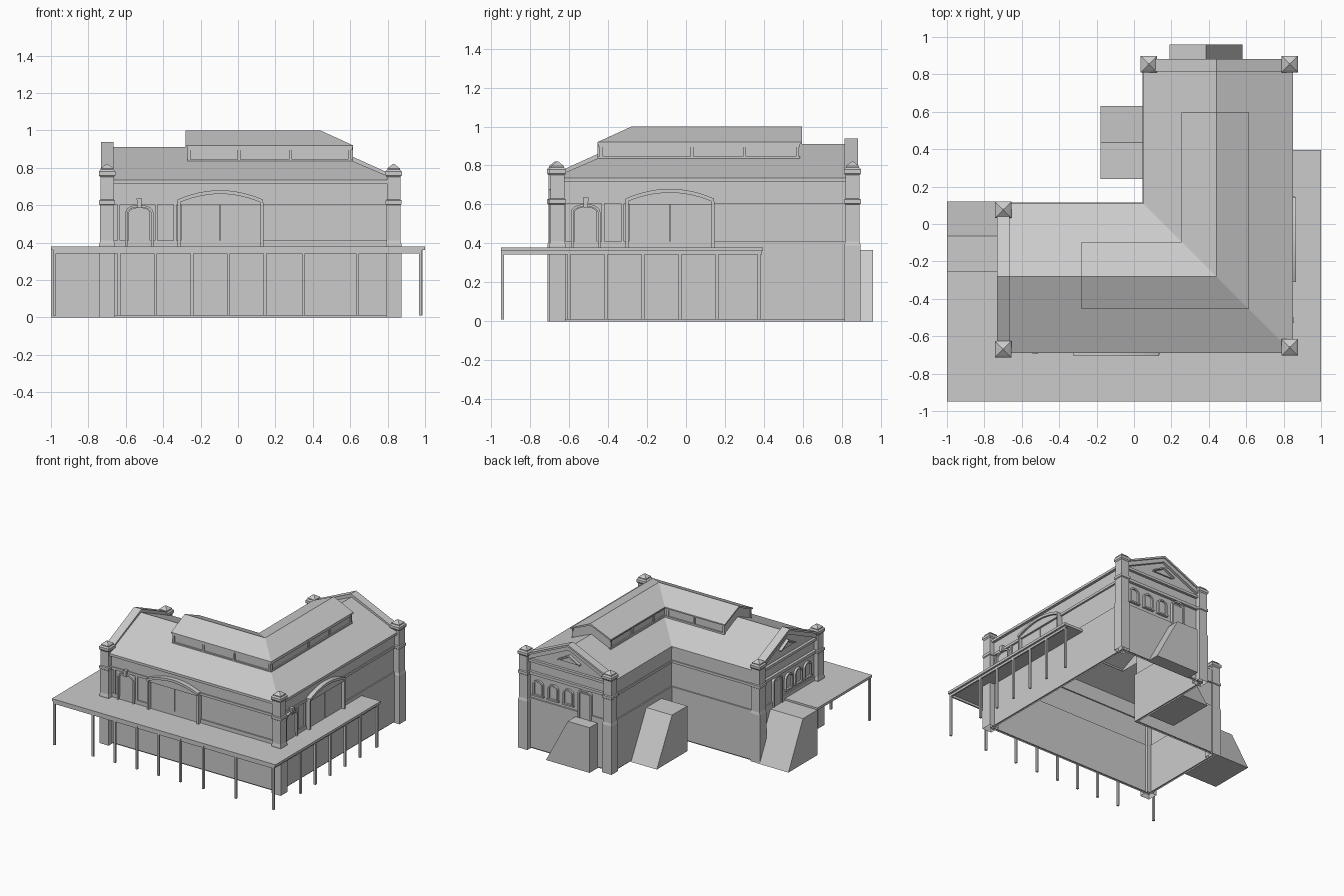
import bpy, bmesh, math

if "Cube" in bpy.data.objects:
    bpy.data.objects.remove(bpy.data.objects["Cube"])

RX, RY = 0.44, -0.28          # ridge corner of the L-shaped plan


def finish(name, bm):
    bmesh.ops.recalc_face_normals(bm, faces=bm.faces)
    me = bpy.data.meshes.new(name)
    bm.to_mesh(me)
    bm.free()
    ob = bpy.data.objects.new(name, me)
    bpy.context.collection.objects.link(ob)
    return ob


def sweep(name, prof, x0, y1, closed=True, cap=True):
    """Sweep a (distance from ridge, z) profile round the mitred L."""
    bm = bmesh.new()
    st = [[bm.verts.new(p) for p in row] for row in (
        [(x0, RY - d, z) for d, z in prof],
        [(RX + d, RY - d, z) for d, z in prof],
        [(RX + d, y1, z) for d, z in prof])]
    n = len(prof)
    for a, b in zip(st, st[1:]):
        for i in range(n if closed else n - 1):
            j = (i + 1) % n
            bm.faces.new((a[i], a[j], b[j], b[i]))
    if cap:
        bm.faces.new(st[0])
        bm.faces.new(st[2])
    return finish(name, bm)


def band(name, d0, d1, z0, z1, x0=-0.70, y1=0.85):
    for side, s in (("outer", 1), ("inner", -1)):
        sweep(f"{name}_{side}", [(s * d0, z0), (s * d1, z0), (s * d1, z1), (s * d0, z1)], x0, y1)


def prism(name, place, pts, w0, w1):
    """Extrude a (u, z) outline outward from a wall."""
    bm = bmesh.new()
    a = [bm.verts.new(place(u, w0, z)) for u, z in pts]
    b = [bm.verts.new(place(u, w1, z)) for u, z in pts]
    bm.faces.new(a)
    bm.faces.new(b)
    for i in range(len(pts)):
        j = (i + 1) % len(pts)
        bm.faces.new((a[i], a[j], b[j], b[i]))
    return finish(name, bm)


def rect(u0, u1, z0, z1):
    return [(u0, z0), (u1, z0), (u1, z1), (u0, z1)]


def box(name, x0, x1, y0, y1, z0, z1):
    return prism(name, lambda u, w, z: (u, w, z), rect(x0, x1, z0, z1), y0, y1)


def arch(u0, u1, z0, zs, rise, n=10):
    """Outline of an opening with a curved head."""
    c, h = (u0 + u1) / 2, (u1 - u0) / 2
    top = [(c - h * math.cos(math.pi * i / n), zs + rise * math.sin(math.pi * i / n)) for i in range(n + 1)]
    return [(u0, z0)] + top + [(u1, z0)]


def arch_frame(name, place, u0, u1, z0, zs, rise, t, w0, w1):
    outer = arch(u0 - t, u1 + t, z0, zs, rise + t)
    prism(name, place, outer + arch(u0, u1, z0, zs, rise)[::-1], w0, w1)


# wall coordinate systems: u along the wall, w outward
front = lambda u, w, z: (u, -0.66 - w, z)
right = lambda u, w, z: (0.82 + w, u, z)
north = lambda u, w, z: (u, 0.85 + w, z)
west = lambda u, w, z: (-0.70 - w, u, z)
inner = lambda u, w, z: (0.06 - w, u, z)

# main hall shell, open at the bottom
sweep("hall_shell", [(-.38, 0), (-.38, .73), (0, .9), (.38, .73), (.38, 0)], -.70, .85, closed=False)
sweep("main_roof", [(-.39, .735), (0, .91), (.41, .735), (.41, .715), (.38, .715), (0, .89), (-.38, .715), (-.39, .715)],
      -.69, .84)
band("plinth", .37, .39, 0.01, .41)
band("cornice", .37, .395, .605, .625)
band("frieze", .37, .388, .625, .72)

# roof lantern
sweep("lantern_walls", [(-.165, .80), (-.165, .92), (0, .99), (.165, .92), (.165, .80)], -.265, .58, closed=False)
sweep("lantern_roof", [(-.185, .92), (0, 1.0), (.175, .92), (.175, .91), (0, .985), (-.185, .91)], -.28, .595)
band("lantern_sill", .16, .175, .825, .845, -.27, .585)
band("lantern_head", .16, .172, .895, .915, -.27, .585)
for i, t in enumerate((-.262, .005, .28, .595)):
    box(f"lantern_post_front_{i}", t - .008, t + .008, RY - .174, RY - .16, .83, .91)
for i, t in enumerate((-.262, .005, .24)):
    box(f"lantern_post_back_{i}", t - .008, t + .008, RY + .16, RY + .174, .83, .91)
for i, t in enumerate((-.435, .03, .30, .572)):
    box(f"lantern_post_right_{i}", RX + .16, RX + .174, t - .008, t + .008, .83, .91)
for i, t in enumerate((.03, .30, .572)):
    box(f"lantern_post_left_{i}", RX - .174, RX - .16, t - .008, t + .008, .83, .91)

# corner pillars: stacked square rings
RINGS = [(.042, 0), (.042, .39), (.037, .41), (.037, .60), (.043, .605), (.043, .625), (.036, .63),
         (.036, .75), (.044, .76), (.044, .78), (.034, .79), (.034, .797), (.004, .82)]
for k, (cx, cy) in enumerate([(-.70, .075), (-.70, -.67), (.832, -.66), (.832, .855), (.08, .855)]):
    bm = bmesh.new()
    prev = None
    for h, z in RINGS:
        ring = [bm.verts.new((cx + sx * h, cy + sy * h, z)) for sx, sy in ((-1, -1), (1, -1), (1, 1), (-1, 1))]
        if prev:
            for i in range(4):
                bm.faces.new((prev[i], prev[(i + 1) % 4], ring[(i + 1) % 4], ring[i]))
        prev = ring
    bm.faces.new(prev)
    finish(f"corner_pillar_{k}", bm)

# two long street facades with the same layout
for nm, place, end in (("front", front, .80), ("right", right, .82)):
    s = 0 if nm == "front" else .012
    arch_frame(nm + "_door_frame", place, -.59 + s, -.465 + s, .38, .56, .03, .013, 0, .025)
    prism(nm + "_door", place, arch(-.585 + s, -.47 + s, .38, .56, .028), 0, .012)
    prism(nm + "_door_keystone", place, [(-.537 + s, .585), (-.517 + s, .585), (-.512 + s, .635), (-.542 + s, .635)], 0, .035)
    prism(nm + "_gate_left", place, rect(-.305 + s, -.097 + s, .38, .605), 0, .014)
    prism(nm + "_gate_right", place, rect(-.093 + s, .12 + s, .38, .605), 0, .014)
    # shallow segmental arch above the gate
    n = 12
    low, high, fill = [], [], []
    for i in range(n + 1):
        t = -1 + 2 * i / n
        u = -.095 + s + t * .228
        low.append((u, .61 + .05 * (1 - t * t)))
        high.append((u, .63 + .05 * (1 - t * t)))
    prism(nm + "_gate_arch", place, low + high[::-1], 0, .045)
    prism(nm + "_gate_tympanum", place, [(-.323 + s, .60)] + low + [(.133 + s, .60)], 0, .03)
    for i, u in enumerate((-.323, .12)):
        prism(f"{nm}_gate_pilaster_{i}", place, rect(u + s, u + .015 + s, .38, .615), 0, .04)
    for i, u in enumerate((-.645, -.445, -.345)):
        prism(f"{nm}_panel_pilaster_{i}", place, rect(u + s, u + .015 + s, .41, .605), 0, .012)

# two gable ends
for nm, place, c, door, wins in (("north", north, RX, .30, (.45, .585, .72)),
                                 ("west", west, RY, -.15, (-.30, -.42, -.54))):
    prism(nm + "_plinth", place, rect(c - .38, c + .38, .01, .41), -.01, .01)
    prism(nm + "_cornice", place, rect(c - .38, c + .38, .605, .628), -.01, .022)
    prism(nm + "_pediment_base", place, rect(c - .38, c + .38, .705, .725), -.01, .022)
    prism(nm + "_gable_coping", place, [(c - .37, .72), (c, .89), (c + .37, .72), (c + .37, .765), (c, .935), (c - .37, .765)],
          -.03, .022)
    prism(nm + "_coping_cap", place, [(c - .37, .755), (c, .922), (c + .37, .755), (c + .37, .77), (c, .938), (c - .37, .77)],
          -.035, .032)
    prism(nm + "_gable_vent", place, [(c - .085, .785), (c + .085, .785), (c, .83)], 0, .012)
    prism(nm + "_vent_hood", place, [(c - .095, .785), (c, .835), (c + .095, .785), (c + .095, .795), (c, .847), (c - .095, .795)],
          0, .025)
    arch_frame(nm + "_door_frame", place, door - .045, door + .045, .37, .57, .02, .014, 0, .022)
    prism(nm + "_door", place, rect(door - .045, door + .045, .37, .57), 0, .013)
    for i, u in enumerate(wins):
        arch_frame(f"{nm}_window_frame_{i}", place, u - .033, u + .033, .45, .53, .025, .012, 0, .018)
        prism(f"{nm}_window_pane_{i}", place, arch(u - .032, u + .032, .45, .53, .024), 0, .006)
        prism(f"{nm}_window_sill_{i}", place, rect(u - .05, u + .05, .438, .45), 0, .022)

# loading docks with a ramp at one end
for nm, place, low, high, w in (("north", north, .58, .19, .11), ("west", west, .12, -.25, .30), ("yard", inner, .63, .24, .24)):
    mid = (low + high) / 2
    prism(nm + "_dock", place, [(low, 0), (mid, .365), (high, .365), (high, 0)], 0, w)

# wrap-round canopy
box("canopy_front", -1, 1, -.95, -.66, .36, .38)
box("canopy_right", .82, 1, -.66, .395, .36, .38)
box("canopy_west", -1, -.70, -.66, -.25, .36, .38)
box("canopy_beam_front", -.99, .985, -.948, -.936, .342, .36)
box("canopy_beam_right", .972, .984, -.94, .39, .342, .36)

# canopy posts
for i, x in enumerate((-.98, -.635, -.44, -.245, -.05, .145, .35, .64, .977)):
    box(f"post_front_{i}", x - .008, x + .008, -.95, -.934, .01, .36)
for i, y in enumerate((-.60, -.41, -.22, -.03, .16, .375)):
    box(f"post_right_{i}", .97, .986, y - .008, y + .008, .01, .36)
